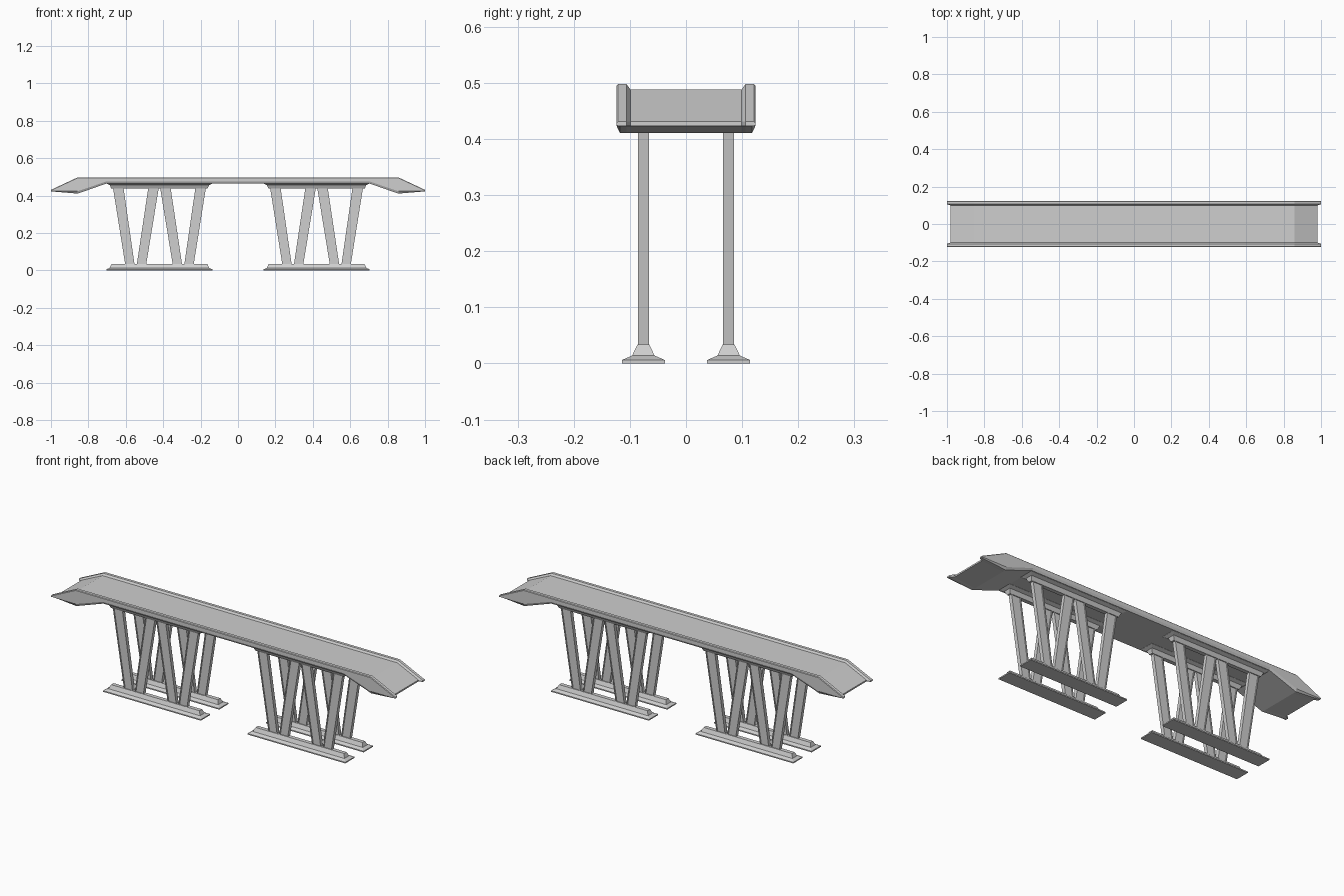
import bpy
import bmesh

cube = bpy.data.objects.get("Cube")
if cube:
    bpy.data.objects.remove(cube, do_unlink=True)

grey = bpy.data.materials.new("concrete_grey")
grey.use_nodes = True
colour = (0.62, 0.62, 0.62, 1)
grey.diffuse_color = colour
grey.node_tree.nodes["Principled BSDF"].inputs["Base Color"].default_value = colour


def loft(name, rings, strip_caps=False):
    """Skin a row of equal rings; cap ends with one face or a strip of quads."""
    bm = bmesh.new()
    rows = [[bm.verts.new(p) for p in ring] for ring in rings]
    n = len(rows[0])
    for a, b in zip(rows, rows[1:]):
        for i in range(n):
            j = (i + 1) % n
            bm.faces.new((a[i], a[j], b[j], b[i]))
    for row in (rows[0], rows[-1]):
        if strip_caps:
            for i in range(n // 2 - 1):
                bm.faces.new((row[i], row[i + 1], row[n - 2 - i], row[n - 1 - i]))
        else:
            bm.faces.new(row)
    bmesh.ops.recalc_face_normals(bm, faces=bm.faces)
    mesh = bpy.data.meshes.new(name)
    bm.to_mesh(mesh)
    bm.free()
    mesh.materials.append(grey)
    obj = bpy.data.objects.new(name, mesh)
    bpy.context.collection.objects.link(obj)
    return obj


# Deck with raised side kerbs: one cross-section swept along x
def deck_ring(side, x_rail, x_floor, top, floor, rail_low, low):
    upper = [(x_floor, 0.099, floor), (x_rail, 0.106, top),
             (x_rail, 0.121, top), (x_rail, 0.124, top - 0.003)]
    lower = [(x_rail, 0.124, rail_low), (x_rail, 0.118, low),
             (x_rail, 0.106, low), (x_floor, 0.099, low)]
    half = upper + lower
    mirrored = [(x, -y, z) for x, y, z in reversed(half)]
    ring = mirrored[4:] + half + mirrored[:4]
    return [(side * x, y, z) for x, y, z in ring]


stations = [(1.0, 0.98, 0.431, 0.431, 0.424, 0.423),
            (0.857, 0.857, 0.498, 0.488, 0.424, 0.411),
            (0.70, 0.70, 0.498, 0.488, 0.477, 0.466)]
rings = [deck_ring(-1, *s) for s in stations]
rings += [deck_ring(1, *s) for s in reversed(stations)]
loft("deck", rings, strip_caps=True)


# Stepped footing, also used upside down as the cap beam
def footing(name, cx, cy, z0, up):
    levels = [(0, 0.284, 0.0385), (0.006, 0.284, 0.0385),
              (0.014, 0.266, 0.02), (0.034, 0.257, 0.0105)]
    loft(name, [[(cx + sx * hx, cy + sy * hy, z0 + up * h)
                 for sx, sy in ((-1, -1), (1, -1), (1, 1), (-1, 1))]
                for h, hx, hy in levels])


# Leaning column with shallow recessed front and back faces
def column(name, cy, x_low, x_high):
    rings = []
    for cx, z, w in ((x_low, 0.032, 0.025), (x_high, 0.44, 0.028)):
        d, t, r = 0.0098, 0.005, 0.004
        edge = [(-w, d), (t - w, d), (t - w, d - r),
                (w - t, d - r), (w - t, d), (w, d)]
        edge += [(x, -y) for x, y in reversed(edge)]
        rings.append([(cx + x, cy + y, z) for x, y in edge])
    loft(name, rings)


# Four identical trestles, each with columns in a W
for side, x_name in ((1, "left"), (-1, "right")):
    for depth, y_name in ((-1, "front"), (1, "back")):
        cx, cy = side * 0.42, depth * 0.076
        tag = f"{y_name}_{x_name}"
        footing(f"footing_{tag}", cx, cy, 0, 1)
        footing(f"cap_beam_{tag}", cx, cy, 0.471, -1)
        for s in (-1, 1):
            column(f"outer_column_{tag}_{s}", cy, cx + s * 0.158, cx + s * 0.22)
            column(f"inner_column_{tag}_{s}", cy, cx + s * 0.096, cx + s * 0.032)
